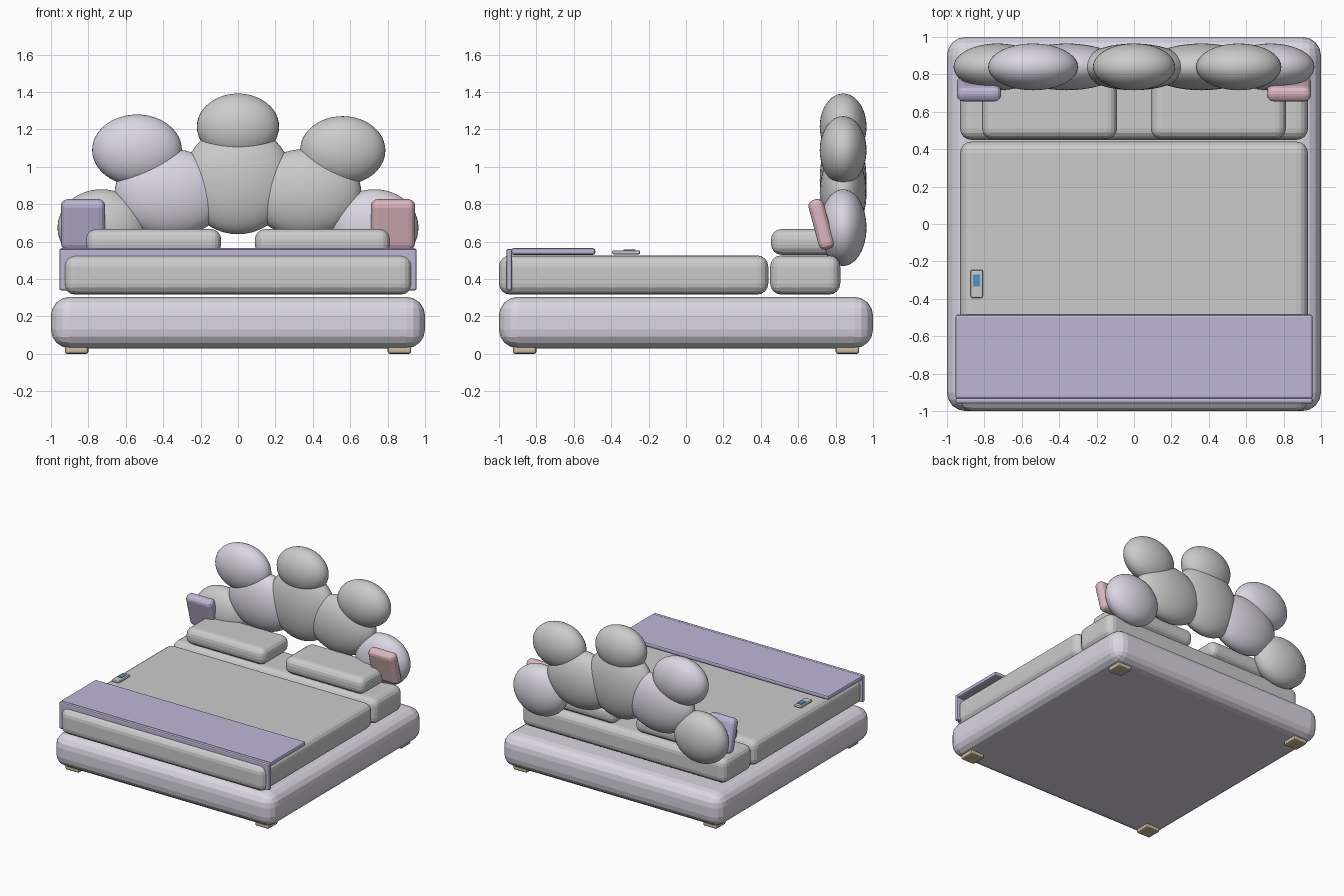
import bpy, bmesh, math
from mathutils import Matrix

if "Cube" in bpy.data.objects:
    bpy.data.objects.remove(bpy.data.objects["Cube"])

COLORS = {
    "lilac": (0.70, 0.67, 0.77, 1),
    "pale": (0.80, 0.80, 0.82, 1),
    "purple": (0.52, 0.47, 0.68, 1),
    "pink": (0.72, 0.48, 0.52, 1),
    "wood": (0.60, 0.50, 0.33, 1),
    "blue": (0.08, 0.30, 0.55, 1),
}
mats = {}
for key, col in COLORS.items():
    mats[key] = bpy.data.materials.new(key)
    mats[key].diffuse_color = col


def finish(name, bm, color, smooth=False):
    mesh = bpy.data.meshes.new(name)
    bm.to_mesh(mesh)
    bm.free()
    ob = bpy.data.objects.new(name, mesh)
    bpy.context.collection.objects.link(ob)
    if color:
        mesh.materials.append(mats[color])
    for p in mesh.polygons:
        p.use_smooth = smooth
    return ob


def box(name, x, y, z, color=None, bevel=0.0, segments=4, tilt=0.0):
    """Rounded box from (min, max) ranges, optionally tilted about x."""
    size = [b - a for a, b in (x, y, z)]
    bm = bmesh.new()
    bmesh.ops.create_cube(bm, size=1)
    bmesh.ops.scale(bm, vec=size, verts=bm.verts)
    ob = finish(name, bm, color)
    ob.location = [(a + b) / 2 for a, b in (x, y, z)]
    ob.rotation_euler.x = math.radians(tilt)
    if bevel:
        mod = ob.modifiers.new("round", "BEVEL")
        mod.width = bevel
        mod.segments = segments
        mod.limit_method = "NONE"
    return ob


def lobe(name, x, z, rx, rz, color=None):
    """Flattened ellipsoid of the headboard."""
    bm = bmesh.new()
    bmesh.ops.create_uvsphere(bm, u_segments=40, v_segments=24, radius=1)
    bmesh.ops.scale(bm, vec=(rx, 0.125, rz), verts=bm.verts)
    ob = finish(name, bm, color, smooth=True)
    ob.location = (x, 0.84, z)
    return ob


# Base and feet
box("base", (-1, 1), (-1, 1), (0.03, 0.305), "lilac", 0.1)
for sx in (-1, 1):
    for sy in (-1, 1):
        xr = sorted((sx * 0.80, sx * 0.925))
        yr = sorted((sy * 0.80, sy * 0.925))
        side = "left" if sx < 0 else "right"
        end = "front" if sy < 0 else "back"
        box(f"{end}_{side}_foot", xr, yr, (0, 0.04), "wood", 0.012, 2)

# Mattress in two sections
box("mattress", (-0.93, 0.93), (-1.0, 0.44), (0.317, 0.527), "pale", 0.06)
box("head_mattress", (-0.93, 0.93), (0.45, 0.825), (0.317, 0.527), "pale", 0.06)

# Blanket with front drop
box("blanket", (-0.955, 0.955), (-0.935, -0.485), (0.53, 0.565), "purple", 0.012, 2)
box("blanket_drop", (-0.955, 0.955), (-0.96, -0.93), (0.34, 0.562), "purple", 0.01, 2)

# Remote control
box("remote", (-0.873, -0.808), (-0.395, -0.245), (0.532, 0.553), None, 0.008, 2)
box("remote_screen", (-0.86, -0.823), (-0.335, -0.27), (0.545, 0.557), "blue")

# Pillows and small tilted cushions
for side, s in (("left", -1), ("right", 1)):
    box(f"{side}_pillow", sorted((s * 0.09, s * 0.812)), (0.455, 0.81),
        (0.53, 0.667), None, 0.055)
    box(f"{side}_cushion", sorted((s * 0.71, s * 0.947)), (0.681, 0.765),
        (0.555, 0.83), "purple" if s < 0 else "pink", 0.035, 3, tilt=15)

# Headboard: lower row, then upper row
lobe("centre_lower_lobe", 0, 0.93, 0.29, 0.29)
lobe("left_lower_lobe", -0.36, 0.86, 0.30, 0.235, "lilac")
lobe("right_lower_lobe", 0.36, 0.86, 0.30, 0.235)
lobe("left_end_lobe", -0.73, 0.675, 0.235, 0.205)
lobe("right_end_lobe", 0.73, 0.675, 0.235, 0.205, "lilac")
lobe("centre_upper_lobe", 0, 1.215, 0.22, 0.177)
lobe("left_upper_lobe", -0.54, 1.09, 0.24, 0.19, "lilac")
lobe("right_upper_lobe", 0.56, 1.088, 0.228, 0.183)

for m in bpy.data.materials:
    if m.users and not m.is_grease_pencil:
        m.use_nodes = True
        m.node_tree.nodes["Principled BSDF"].inputs["Base Color"].default_value = m.diffuse_color
